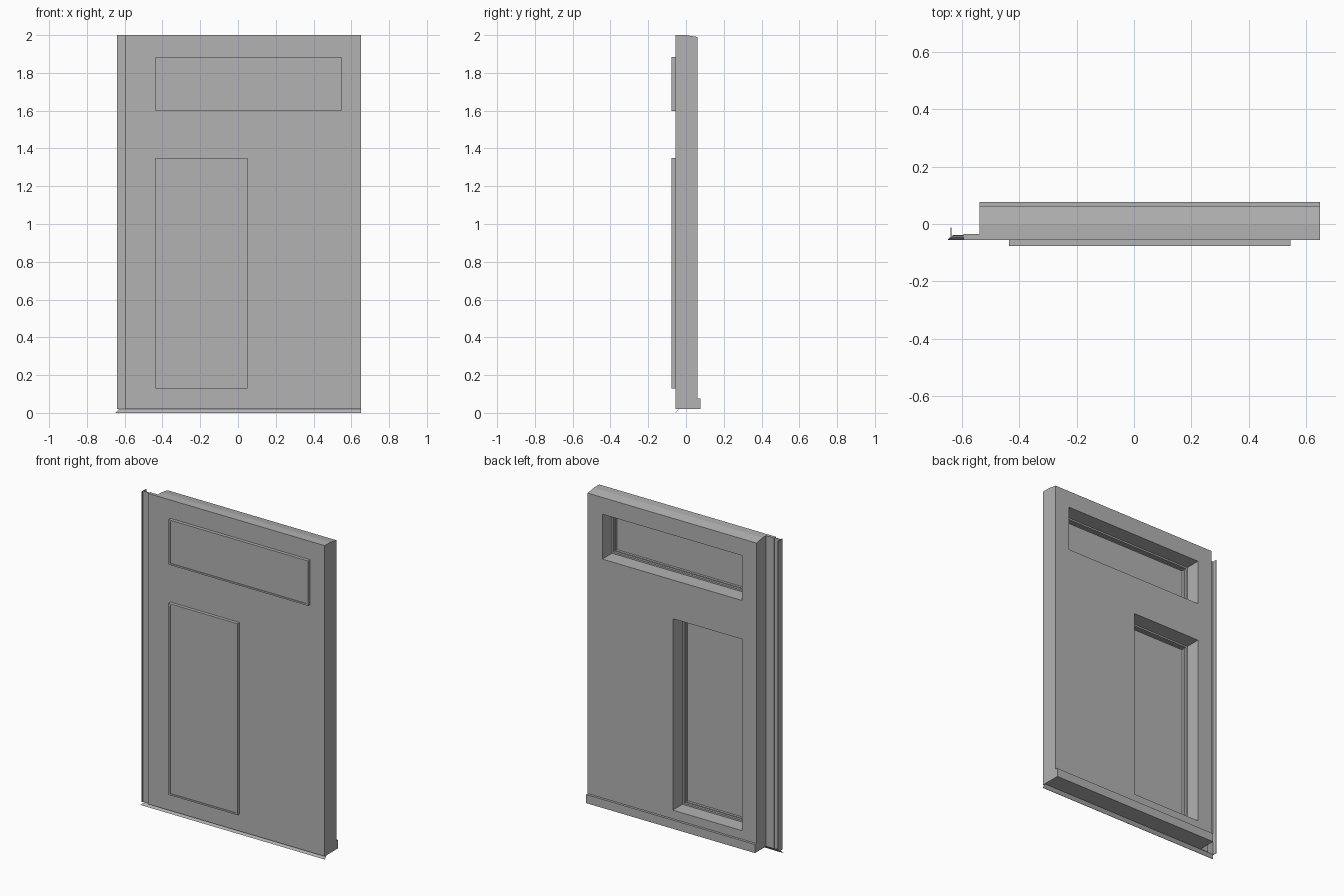
import bpy, bmesh

cube = bpy.data.objects.get("Cube")
if cube:
    bpy.data.objects.remove(cube, do_unlink=True)

grey = bpy.data.materials.new("painted grey")
grey.use_nodes = True
COLOUR = (0.45, 0.45, 0.45, 1)
grey.diffuse_color = COLOUR
grey.node_tree.nodes["Principled BSDF"].inputs["Base Color"].default_value = COLOUR

FRONT, BACK, RIM = -0.055, 0.062, -0.076


def finish(name, bm):
    bmesh.ops.recalc_face_normals(bm, faces=bm.faces)
    mesh = bpy.data.meshes.new(name)
    bm.to_mesh(mesh)
    bm.free()
    mesh.materials.append(grey)
    obj = bpy.data.objects.new(name, mesh)
    bpy.context.collection.objects.link(obj)
    return obj


def prism(name, start, offset):
    """Solid made by sweeping a flat outline along an offset."""
    bm = bmesh.new()
    face = bm.faces.new([bm.verts.new(p) for p in start])
    swept = bmesh.ops.extrude_face_region(bm, geom=[face])["geom"]
    bmesh.ops.translate(bm, vec=offset, verts=[v for v in swept if isinstance(v, bmesh.types.BMVert)])
    if face.is_valid and not any(len(e.link_faces) > 1 for e in face.edges):
        bm.faces.new([v for v in face.verts])
    return finish(name, bm)


def box(name, x0, x1, y0, y1, z0, z1):
    outline = [(x0, y0, z0), (x1, y0, z0), (x1, y0, z1), (x0, y0, z1)]
    return prism(name, outline, (0, y1 - y0, 0))


def cut(obj, cutter):
    mod = obj.modifiers.new("cut", "BOOLEAN")
    mod.operation = "DIFFERENCE"
    mod.solver = "EXACT"
    mod.object = cutter
    bpy.context.view_layer.objects.active = obj
    bpy.ops.object.modifier_apply(modifier=mod.name)
    bpy.data.objects.remove(cutter, do_unlink=True)


def ring(name, x0, x1, z0, z1, y0, y1, width):
    """Rectangular frame with an open middle."""
    frame = box(name, x0, x1, y0, y1, z0, z1)
    cut(frame, box("cutter", x0 + width, x1 - width, y0 - 1, y1 + 1, z0 + width, z1 - width))
    return frame


# Door leaf: side profile with a sloped top and a drip foot at the back
profile = [(FRONT, 0.02), (0.077, 0.02), (0.077, 0.075), (BACK, 0.075),
           (BACK, 1.99), (0.0, 2.0), (FRONT, 2.0)]
leaf = prism("door_leaf", [(-0.595, y, z) for y, z in profile], (1.245, 0, 0))

# Rebate leaving a thin flange along one edge
cut(leaf, box("cutter", -0.8, -0.54, -0.035, 0.5, -0.5, 2.5))

# Window openings, each with a rim, an inner stop and a pane
openings = {"upper": (-0.437, 0.547, 1.597, 1.883),
            "lower": (-0.437, 0.05, 0.13, 1.35)}
for label, (x0, x1, z0, z1) in openings.items():
    cut(leaf, box("cutter", x0, x1, -0.5, 0.5, z0, z1))
    ring(label + "_window_rim", x0, x1, z0, z1, RIM, -0.035, 0.01)
    ring(label + "_window_stop", x0 + 0.01, x1 - 0.01, z0 + 0.01, z1 - 0.01, -0.066, -0.05, 0.005)
    box(label + "_window_pane", x0 + 0.01, x1 - 0.01, -0.072, -0.066, z0 + 0.01, z1 - 0.01)

# Edge seal: a thin strip beside the flange with a lip turned back
box("edge_seal_strip", -0.64, -0.595, -0.045, -0.041, 0.02, 2.0)
box("edge_seal_lip", -0.641, -0.638, FRONT, -0.012, 0.02, 2.0)

# Bottom seal: a thin sloped strip with a pointed end
prism("bottom_seal", [(-0.63, -0.04, 0.02), (-0.65, FRONT, 0.0), (0.65, FRONT, 0.0), (0.65, -0.04, 0.02)],
      (0, 0.002, 0))
